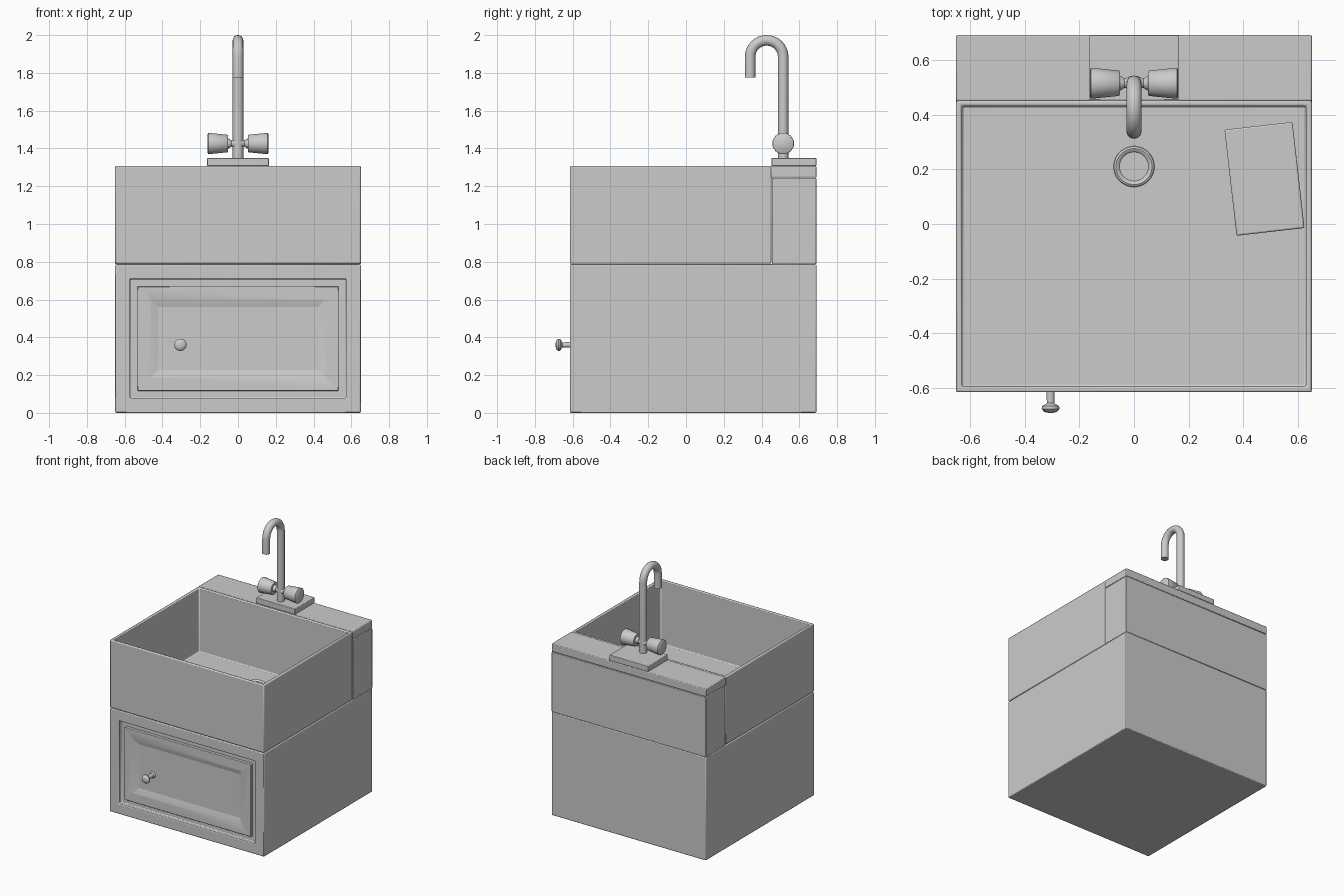
import bpy, bmesh, math
from mathutils import Matrix, Vector

if "Cube" in bpy.data.objects:
    bpy.data.objects.remove(bpy.data.objects["Cube"])


def finish(name, bm, bevel=0.0):
    bmesh.ops.recalc_face_normals(bm, faces=bm.faces[:])
    me = bpy.data.meshes.new(name)
    bm.to_mesh(me)
    bm.free()
    ob = bpy.data.objects.new(name, me)
    bpy.context.collection.objects.link(ob)
    for o in bpy.context.selected_objects:
        o.select_set(False)
    ob.select_set(True)
    bpy.context.view_layer.objects.active = ob
    bpy.ops.object.shade_smooth_by_angle(angle=math.radians(40))
    if bevel:
        m = ob.modifiers.new("soft_edges", 'BEVEL')
        m.width, m.segments, m.limit_method = bevel, 2, 'ANGLE'
        m.angle_limit = math.radians(35)
    return ob


def box(name, lo, hi, bevel=0.005, face_dir=None, insets=(), turn=0):
    """Box from corner to corner; insets = (thickness, depth) steps on one face."""
    lo, hi = Vector(lo), Vector(hi)
    bm = bmesh.new()
    bmesh.ops.create_cube(bm, size=1, matrix=Matrix.Translation((lo + hi) / 2)
                          @ Matrix.Rotation(turn, 4, 'Z') @ Matrix.Diagonal((*(hi - lo), 1)))
    bm.normal_update()
    if face_dir:
        f = max(bm.faces, key=lambda f: f.normal.dot(Vector(face_dir)))
        for thickness, depth in insets:
            bmesh.ops.inset_individual(bm, faces=[f], thickness=thickness)
            if depth:
                new = bmesh.ops.extrude_discrete_faces(bm, faces=[f])["faces"][0]
                bmesh.ops.translate(bm, verts=new.verts[:], vec=Vector(face_dir) * depth)
                f = new
    return finish(name, bm, bevel)


def lathe(name, profile, loc, axis='Z', sign=1, sides=24):
    """Spin (radius, height) points around an axis through loc."""
    bm = bmesh.new()
    rings = []
    for r, h in profile:
        ring = []
        for i in range(sides):
            a = 2 * math.pi * (i + 0.5) / sides
            c, s = r * math.cos(a), r * math.sin(a)
            p = {'Z': (c, s, h * sign), 'X': (h * sign, c, s), 'Y': (c, h * sign, s)}[axis]
            ring.append(bm.verts.new(Vector(p) + Vector(loc)))
        rings.append(ring)
    for a, b in zip(rings, rings[1:]):
        for i in range(sides):
            j = (i + 1) % sides
            bm.faces.new((a[i], a[j], b[j], b[i]))
    bm.faces.new(rings[0])
    bm.faces.new(rings[-1])
    return finish(name, bm)


# Cabinet with a shallow opening in the front
box("cabinet", (-.65, -.615, 0), (.65, .69, .787), .006, (0, -1, 0), [(.111, -.03)])

# Door: flat frame with a sloped, sunken panel
door = box("door", (-.533, -.607, .117), (.533, -.58, .67), .004, (0, -1, 0),
           [(.1, 0), (.055, 0)])
inner = min(door.data.polygons, key=lambda p: (p.normal.y > -.9, p.center.y,
            abs(p.center.x) + abs(p.center.z - .3935)))
for i in inner.vertices:
    door.data.vertices[i].co.y += .022
lathe("door_knob", [(.024, -.59), (.015, -.6), (.014, -.655), (.032, -.666),
                    (.033, -.676), (.024, -.687), (.01, -.69)],
      (-.305, 0, .36), 'Y', 1, 16)

# Basin, hollowed from the top
box("basin", (-.65, -.615, .79), (.65, .452, 1.307), .007, (0, 0, 1), [(.03, -.485)])

# Drain
lathe("drain", [(.075, 0), (.073, .008), (.066, .012), (.058, .009), (.053, .003)],
      (0, .21, .821), sides=32)

# Sponge lying in the basin
box("sponge", (.352, -.03, .822), (.602, .36, .9), .006, turn=math.radians(6.5))

# Back wall block, counter slab and tap plate
box("back_block", (-.65, .454, .787), (.65, .69, 1.243), .004)
box("counter_slab", (-.65, .45, 1.246), (.65, .69, 1.307), .005)
box("tap_plate", (-.163, .452, 1.307), (.163, .69, 1.35), .004)

# Tap pipe: straight riser then a gooseneck arc
R, CY, CZ = .0875, .427, 1.885
path = [(0, CY + R, 1.345), (0, CY + R, 1.6)]
path += [(0, CY + R * math.cos(math.pi * k / 16), CZ + R * math.sin(math.pi * k / 16))
         for k in range(17)]
path.append((0, CY - R, 1.776))
bm = bmesh.new()
rings = []
for i, p in enumerate(path):
    t = (Vector(path[min(i + 1, len(path) - 1)]) - Vector(path[max(i - 1, 0)])).normalized()
    side = Vector((1, 0, 0))
    up = t.cross(side)
    rings.append([bm.verts.new(Vector(p) + .028 * (side * math.cos(a) + up * math.sin(a)))
                  for a in [2 * math.pi * k / 16 for k in range(16)]])
for a, b in zip(rings, rings[1:]):
    for k in range(16):
        bm.faces.new((a[k], a[k - 1], b[k - 1], b[k]))
bm.faces.new(rings[0])
bm.faces.new(rings[-1])
finish("tap_pipe", bm)

# Pair of tap handles
handle = [(.028, .01), (.017, .034), (.027, .048), (.027, .052), (.044, .052),
          (.048, .056), (.058, .15), (.057, .157), (.052, .161)]
for label, s in (("left", -1), ("right", 1)):
    lathe("tap_handle_" + label, handle, (0, .5145, 1.426), 'X', s, 12)
